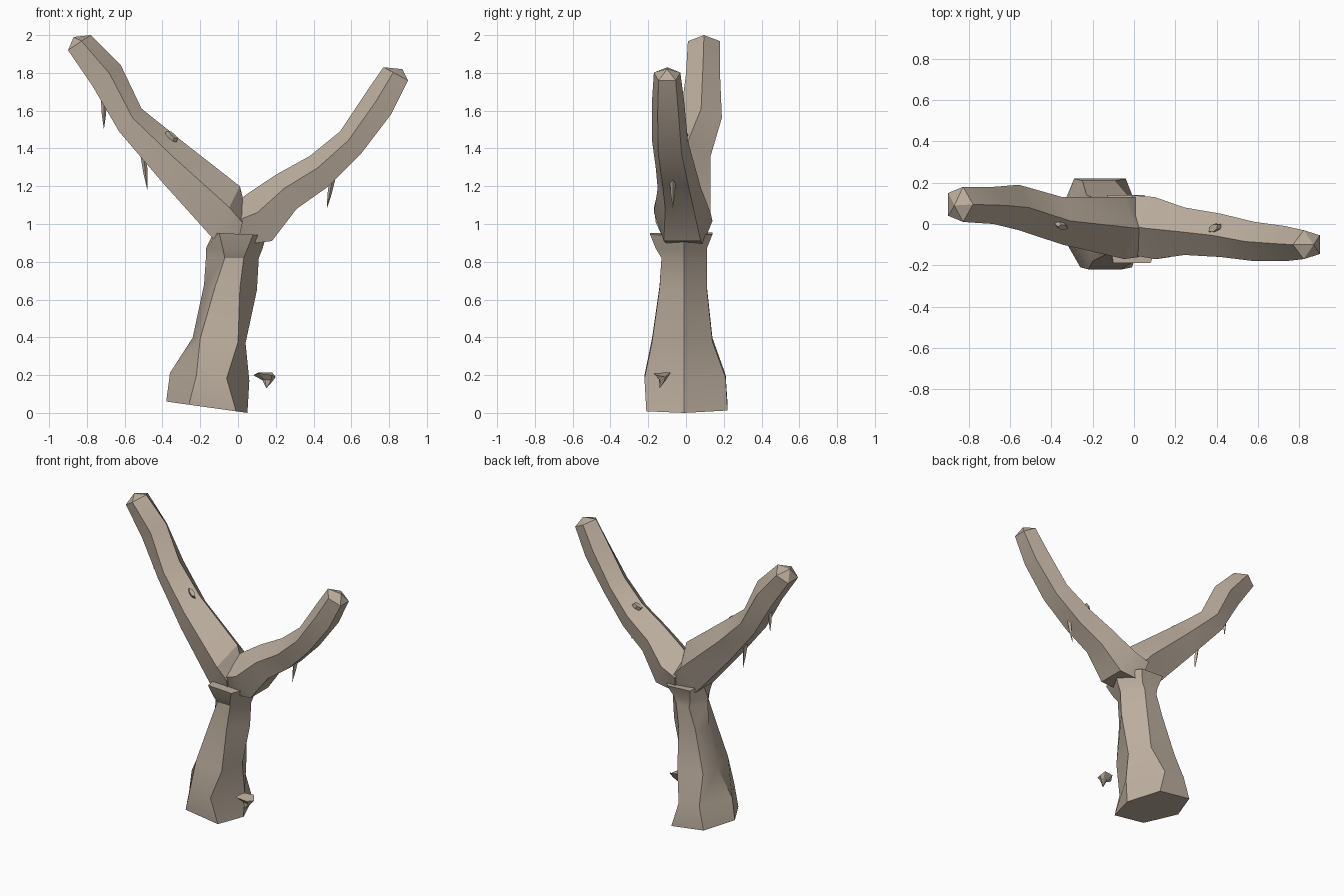
import bpy
import bmesh
from mathutils import Vector

if "Cube" in bpy.data.objects:
    bpy.data.objects.remove(bpy.data.objects["Cube"], do_unlink=True)

# Single dry-bark colour
bark = bpy.data.materials.new("bark")
bark.use_nodes = True
bark.diffuse_color = (0.50, 0.42, 0.34, 1)
bark.node_tree.nodes["Principled BSDF"].inputs["Base Color"].default_value = bark.diffuse_color


def finish(name, bm, angle=0.5):
    """Turn a bmesh into a named, shaded object."""
    bmesh.ops.recalc_face_normals(bm, faces=bm.faces)
    mesh = bpy.data.meshes.new(name)
    bm.to_mesh(mesh)
    bm.free()
    mesh.materials.append(bark)
    obj = bpy.data.objects.new(name, mesh)
    bpy.context.collection.objects.link(obj)
    bpy.ops.object.select_all(action="DESELECT")
    obj.select_set(True)
    bpy.context.view_layer.objects.active = obj
    bpy.ops.object.shade_smooth_by_angle(angle=angle)
    return obj


def loft(name, rings, tip=None, angle=0.5):
    """Skin a list of rings; close the ends flat, or the last one with a point."""
    bm = bmesh.new()
    loops = [[bm.verts.new(p) for p in ring] for ring in rings]
    count = len(loops[0])
    for a, b in zip(loops, loops[1:]):
        for i in range(count):
            j = (i + 1) % count
            bm.faces.new((a[i], a[j], b[j], b[i]))
    bm.faces.new(loops[0])
    if tip is None:
        bm.faces.new(loops[-1])
    else:
        point = bm.verts.new(tip)
        for i in range(count):
            bm.faces.new((loops[-1][i], loops[-1][(i + 1) % count], point))
    return finish(name, bm, angle)


def trunk_ring(left, front_l, front_r, right, y_front, y_back, z, tilt):
    """Six-sided trunk section with flat front and back."""
    shift = -0.03
    points = [(left, 0), (front_l, y_front), (front_r, y_front), (right, -0.01),
              (front_r + shift, y_back), (front_l + shift, y_back)]
    return [(x, y, z + tilt * (right - x)) for x, y in points]


def branch_ring(low, high, y_front, y_back):
    """Five-sided branch section, ridge up, between its lower and upper outline."""
    low, high = Vector((low[0], 0, low[1])), Vector((high[0], 0, high[1]))
    middle, half = (y_front + y_back) / 2, (y_back - y_front) / 2
    section = [(0, 1), (1, 0.6), (0.65, 0), (-0.65, 0), (-1, 0.6)]
    return [low.lerp(high, h) + Vector((0, middle + side * half, 0)) for side, h in section]


# Trunk, flaring at the foot and splayed under the fork
trunk = [
    (-0.38, -0.26, -0.01, 0.05, -0.21, 0.22, 0, 0.14),
    (-0.36, -0.22, -0.06, 0.06, -0.22, 0.21, 0.17, 0.1),
    (-0.24, -0.20, 0.00, 0.04, -0.18, 0.14, 0.37, 0.1),
    (-0.18, -0.12, 0.01, 0.10, -0.14, 0.11, 0.65, 0.1),
    (-0.17, -0.07, 0.03, 0.11, -0.13, 0.11, 0.82, 0),
    (-0.17, -0.08, 0.05, 0.13, -0.16, 0.11, 0.87, 0),
    (-0.13, -0.10, 0.08, 0.15, -0.19, 0.14, 0.94, 0.05),
]
loft("trunk", [trunk_ring(*r) for r in trunk])

# Taller branch leaning to the right-hand side
right_branch = [
    ((0.00, 0.90), (0.04, 1.08), -0.16, 0.13),
    ((-0.13, 0.92), (0.01, 1.20), -0.17, 0.13),
    ((-0.40, 1.22), (-0.31, 1.45), -0.10, 0.13),
    ((-0.63, 1.49), (-0.51, 1.61), -0.03, 0.19),
    ((-0.77, 1.73), (-0.62, 1.84), 0.00, 0.18),
    ((-0.90, 1.92), (-0.78, 2.00), 0.01, 0.18),
]
loft("right_branch", [branch_ring(*r) for r in right_branch], (-0.87, 0.09, 1.99))

# Shorter branch leaning to the left-hand side
left_branch = [
    ((0.02, 0.89), (-0.03, 1.10), -0.15, 0.14),
    ((0.18, 0.91), (0.05, 1.16), -0.17, 0.13),
    ((0.31, 1.08), (0.20, 1.26), -0.15, 0.08),
    ((0.48, 1.20), (0.38, 1.36), -0.16, 0.05),
    ((0.65, 1.37), (0.54, 1.49), -0.18, 0.01),
    ((0.81, 1.58), (0.68, 1.70), -0.18, -0.01),
    ((0.90, 1.76), (0.77, 1.83), -0.17, -0.03),
]
loft("left_branch", [branch_ring(*r) for r in left_branch], (0.87, -0.10, 1.82))


# Thin hanging splinters
def splinter(name, top, tip, radius=0.016):
    x, y, z = top
    corners = [(1, 0), (0, 1), (-1, 0), (0, -1)]
    upper = [(x + radius * a, y + radius * b, z) for a, b in corners]
    waist = Vector(top).lerp(Vector(tip), 0.5)
    lower = [waist + Vector((a, b, 0)) * radius * 0.7 for a, b in corners]
    loft(name, [upper, lower], tip)


splinter("upper_right_splinter", (-0.71, 0.08, 1.66), (-0.71, 0.08, 1.50))
splinter("lower_right_splinter", (-0.50, 0.05, 1.36), (-0.48, 0.05, 1.18))
splinter("left_splinter", (0.50, -0.07, 1.24), (0.47, -0.07, 1.08))


# Small raised knots lying on the upper branch faces
def knot(name, centre, along, across):
    centre, along, across = Vector(centre), Vector(along), Vector(across)
    normal = along.cross(across).normalized() * 0.012
    outline = [along, along * 0.4 + across, -along * 0.5 + across,
               -along, -along * 0.4 - across, along * 0.5 - across]
    loft(name, [[centre + p - normal for p in outline],
                [centre + p * 0.85 + normal for p in outline]])


knot("right_knot", (-0.35, -0.01, 1.465), (0.03, -0.005, -0.025), (0.005, 0.012, 0.006))
knot("left_knot", (0.39, -0.02, 1.35), (0.025, 0.02, 0.018), (-0.01, 0.014, -0.008))

# Loose bark chip beside the trunk
chip_top = [(0.08, -0.14, 0.20), (0.11, -0.17, 0.21), (0.18, -0.16, 0.20),
            (0.20, -0.11, 0.19), (0.18, -0.08, 0.215), (0.11, -0.09, 0.215)]
core = Vector((0.17, -0.12, 0.15))
chip_low = [core + (Vector(p) - core) * 0.45 for p in chip_top]
loft("bark_chip", [chip_top, chip_low], (0.15, -0.14, 0.13), angle=0.2)
